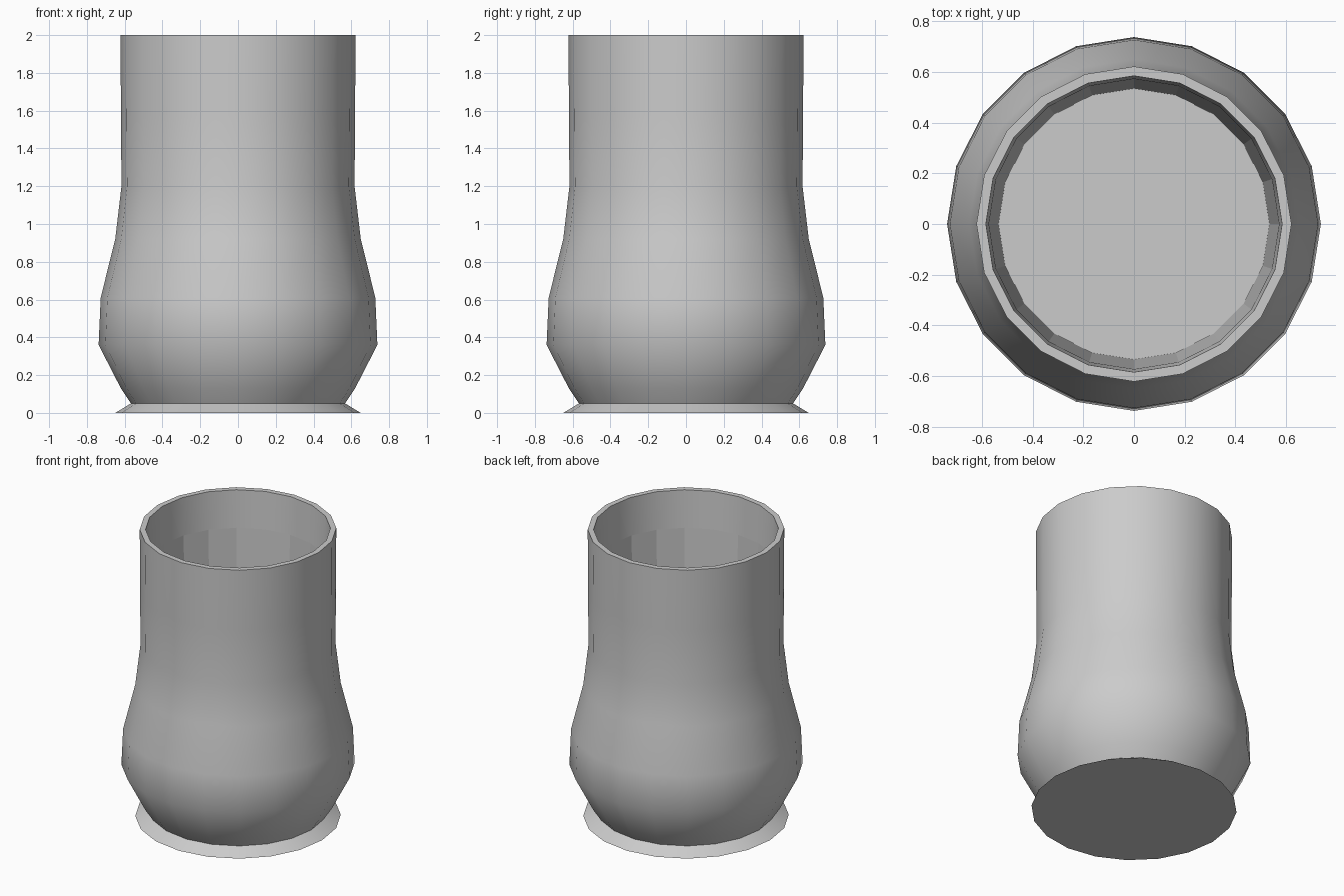
import bpy, bmesh
from math import sin, cos, pi, radians

if "Cube" in bpy.data.objects:
    bpy.data.objects.remove(bpy.data.objects["Cube"])

SIDES = 20

# Outer wall from foot to rim, then down the inside (radius, height)
outer = [(0.65, 0), (0.567, 0.05), (0.62, 0.13), (0.738, 0.36), (0.727, 0.61),
         (0.65, 0.92), (0.617, 1.2), (0.62, 1.58), (0.622, 2.0)]
inner = [(0.585, 2.0), (0.573, 1.74), (0.535, 0.08)]
profile = outer + inner


def lathe(name, points):
    """Spin a profile around z and cap both ends."""
    bm = bmesh.new()
    rings = [[bm.verts.new((r * cos(2 * pi * i / SIDES), r * sin(2 * pi * i / SIDES), z))
              for i in range(SIDES)] for r, z in points]
    for k, (low, high) in enumerate(zip(rings, rings[1:])):
        for i in range(SIDES):
            j = (i + 1) % SIDES
            bm.faces.new((low[i], low[j], high[j], high[i])).material_index = 0
    bm.faces.new(list(reversed(rings[0])))
    bm.faces.new(rings[-1])
    mesh = bpy.data.meshes.new(name)
    bm.to_mesh(mesh)
    bm.free()
    obj = bpy.data.objects.new(name, mesh)
    bpy.context.collection.objects.link(obj)
    return obj


# Hollow vessel with flared foot, round belly and straight neck
vessel = lathe("vessel", profile)
bpy.context.view_layer.objects.active = vessel
vessel.select_set(True)
bpy.ops.object.shade_smooth_by_angle(angle=radians(50))

# Deep inner wall and caps stay faceted
for face in vessel.data.polygons:
    heights = [vessel.data.vertices[v].co.z for v in face.vertices]
    if len(face.vertices) > 4 or max(heights) - min(heights) > 1.5:
        face.use_smooth = False
